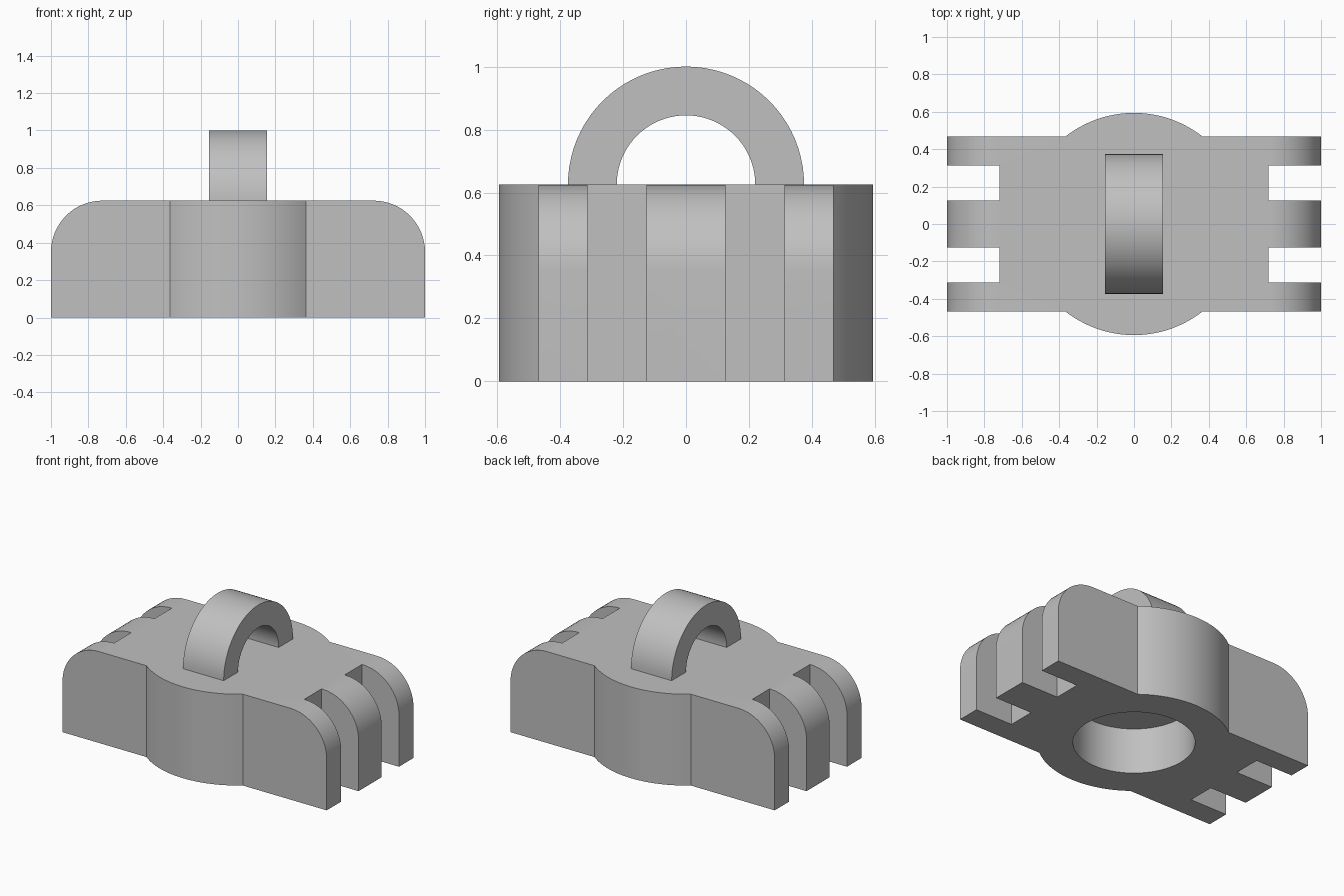
import bpy
import bmesh
from math import sin, cos, pi, asin, radians
from mathutils import Vector

if "Cube" in bpy.data.objects:
    bpy.data.objects.remove(bpy.data.objects["Cube"])

# Main dimensions
HALF_L, HALF_W, HEIGHT = 1.0, 0.469, 0.625
BULGE_R, SOCKET_R, SOCKET_DEPTH = 0.594, 0.375, 0.3125
FILLET = 0.275
SLOT_X, SLOT_IN, SLOT_OUT = 0.72, 0.125, 0.3125
RING_OUT, RING_IN, RING_HALF = 0.375, 0.22, 0.154

grey = bpy.data.materials.new("light_grey")
grey.use_nodes = True
grey.diffuse_color = (0.53, 0.53, 0.53, 1)
grey.node_tree.nodes["Principled BSDF"].inputs["Base Color"].default_value = grey.diffuse_color


def arc(cx, cy, r, start, end, steps):
    """Points along a circular arc, both ends included."""
    return [(cx + r * cos(start + (end - start) * i / steps),
             cy + r * sin(start + (end - start) * i / steps)) for i in range(steps + 1)]


def prism(name, outline, axis, low, high):
    """Extrude a closed 2D outline along one axis."""
    place = {"x": lambda a, b: (low, a, b),
             "y": lambda a, b: (a, low, b),
             "z": lambda a, b: (a, b, low)}[axis]
    bm = bmesh.new()
    face = bm.faces.new([bm.verts.new(place(a, b)) for a, b in outline])
    shift = Vector([high - low if axis == k else 0 for k in "xyz"])
    moved = bmesh.ops.extrude_face_region(bm, geom=[face])["geom"]
    bmesh.ops.translate(bm, vec=shift, verts=[g for g in moved if isinstance(g, bmesh.types.BMVert)])
    bmesh.ops.recalc_face_normals(bm, faces=bm.faces)
    mesh = bpy.data.meshes.new(name)
    bm.to_mesh(mesh)
    bm.free()
    mesh.materials.append(grey)
    obj = bpy.data.objects.new(name, mesh)
    bpy.context.collection.objects.link(obj)
    return obj


def activate(obj):
    bpy.ops.object.select_all(action="DESELECT")
    obj.select_set(True)
    bpy.context.view_layer.objects.active = obj


def carve(obj, cutter, operation):
    """Apply a boolean and discard the cutter."""
    mod = obj.modifiers.new("cut", "BOOLEAN")
    mod.operation, mod.object, mod.solver = operation, cutter, "EXACT"
    cutter.hide_render = True
    activate(obj)
    bpy.ops.object.modifier_apply(modifier=mod.name)
    bpy.data.objects.remove(cutter)


# Body: long block with rounded upper ends
right_end = [(HALF_L, 0)] + arc(HALF_L - FILLET, HEIGHT - FILLET, FILLET, 0, pi / 2, 16)
side_profile = right_end + [(-x, z) for x, z in reversed(right_end)]
body = prism("body", side_profile, "y", -1, 1)

# Plan shape: slotted ends and round bulges at front and back
quarter = [(HALF_L, SLOT_IN), (SLOT_X, SLOT_IN), (SLOT_X, SLOT_OUT),
           (HALF_L, SLOT_OUT), (HALF_L, HALF_W)]
quarter += arc(0, 0, BULGE_R, asin(HALF_W / BULGE_R), pi / 2, 14)
half = quarter + [(-x, y) for x, y in reversed(quarter[:-1])]
plan = half + [(-x, -y) for x, y in half]
carve(body, prism("plan_cutter", plan, "z", -0.2, 1), "INTERSECT")

# Round blind socket underneath
circle = arc(0, 0, SOCKET_R, 0, 2 * pi, 64)[:-1]
carve(body, prism("socket_cutter", circle, "z", -0.2, SOCKET_DEPTH), "DIFFERENCE")

# Half-ring handle on top
ring = arc(0, HEIGHT, RING_OUT, 0, pi, 40) + arc(0, HEIGHT, RING_IN, pi, 0, 40)
handle = prism("handle", ring, "x", -RING_HALF, RING_HALF)

for part in (body, handle):
    activate(part)
    bpy.ops.object.shade_smooth_by_angle(angle=radians(30))
